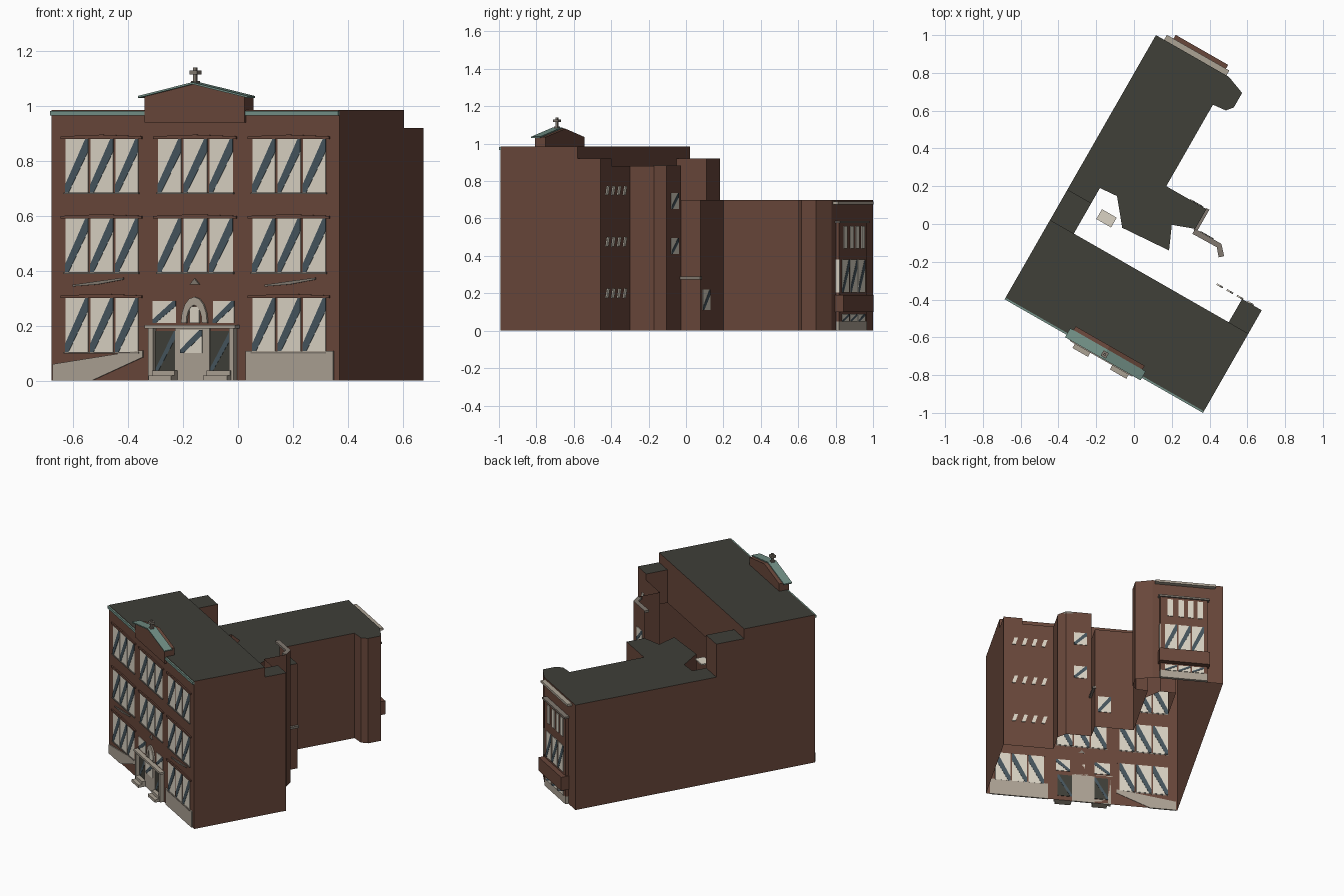
import bpy, bmesh, math
from mathutils import Matrix, Vector

cube = bpy.data.objects.get("Cube")
if cube:
    bpy.data.objects.remove(cube)

# Building frame: u along the facade, v into the depth
FRAME = Matrix.Translation((-0.68, -0.39, 0)) @ Matrix.Rotation(math.radians(-29.8), 4, 'Z')


def material(name, rgb):
    m = bpy.data.materials.new(name)
    m.use_nodes = True
    m.diffuse_color = (*rgb, 1)
    m.node_tree.nodes["Principled BSDF"].inputs["Base Color"].default_value = (*rgb, 1)
    return m


BRICK = material("brown_brick", (0.14, 0.063, 0.043))
ROOF = material("dark_roof", (0.05, 0.05, 0.04))
PANE = material("cream_pane", (0.7, 0.65, 0.55))
GLINT = material("slate_glass", (0.06, 0.09, 0.11))
STONE = material("grey_stone", (0.41, 0.36, 0.295))
TRIM = material("grey_trim", (0.22, 0.19, 0.16))
COPPER = material("green_copper", (0.17, 0.28, 0.24))


def finish(name, bm, mat):
    me = bpy.data.meshes.new(name)
    bm.transform(FRAME)
    bm.to_mesh(me)
    bm.free()
    me.materials.append(mat)
    ob = bpy.data.objects.new(name, me)
    bpy.context.collection.objects.link(ob)
    return ob


def solid(bm, points, step):
    """Extrude a flat outline by a step vector."""
    face = bm.faces.new([bm.verts.new(p) for p in points])
    ext = bmesh.ops.extrude_face_region(bm, geom=[face], use_keep_orig=True)
    moved = [g for g in ext["geom"] if isinstance(g, bmesh.types.BMVert)]
    bmesh.ops.translate(bm, verts=moved, vec=Vector(step))
    bmesh.ops.recalc_face_normals(bm, faces=bm.faces)


def plates(name, outlines, v, thick, mat):
    """Flat (u, z) outlines centred on the wall at depth v."""
    bm = bmesh.new()
    for o in outlines:
        solid(bm, [(u, v - thick / 2, z) for u, z in o], (0, thick, 0))
    return finish(name, bm, mat)


def box(name, u0, u1, v0, v1, z0, z1, mat):
    bm = bmesh.new()
    solid(bm, [(u0, v0, z0), (u1, v0, z0), (u1, v1, z0), (u0, v1, z0)], (0, 0, z1 - z0))
    return finish(name, bm, mat)


def walls(name, path, z0, z1, mat=BRICK):
    bm = bmesh.new()
    low = [bm.verts.new((u, v, z0)) for u, v in path]
    high = [bm.verts.new((u, v, z1)) for u, v in path]
    for i in range(len(path) - 1):
        bm.faces.new((low[i], low[i + 1], high[i + 1], high[i]))
    return finish(name, bm, mat)


def roof(name, path, z):
    bm = bmesh.new()
    face = bm.faces.new([bm.verts.new((u, v, z)) for u, v in path])
    face.normal_update()
    if face.normal.z < 0:
        face.normal_flip()
    return finish(name, bm, ROOF)


def rect(u0, u1, z0, z1):
    return [(u0, z0), (u1, z0), (u1, z1), (u0, z1)]


def glint(u0, u1, z0, z1, w=0.3):
    """Diagonal band across a pane, rising to the right."""
    d = (u1 - u0) * w
    h = (z1 - z0) * w
    return [(u0, z0), (u0 + d * 0.5, z0), (u1, z1 - h * 0.8), (u1, z1), (u1 - d * 0.4, z1), (u0, z0 + h * 0.5)]


def windows(name, rects, v, flip=False):
    plates(name + "_panes", [rect(*r) for r in rects], v, 0.006, PANE)
    bars = [glint(*r) for r in rects]
    if flip:
        bars = [[(r[0] + r[1] - u, z) for u, z in b] for r, b in zip(rects, bars)]
    plates(name + "_glints", bars, v, 0.009, GLINT)


def X(x):
    """Facade distance for a position seen straight from the front."""
    return (x + 0.68) / 0.868


# Main block: open-bottomed shell with flat roof
L, D, TOP, MID, LOW = 1.21, 0.474, 0.985, 0.92, 0.70
walls("main_walls", [(0, D), (0, 0), (L, 0), (L, D)], 0, TOP)
walls("main_rear_parapet", [(L, D), (0, D)], LOW, TOP)
roof("main_roof", [(0, 0), (L, 0), (L, D), (0, D)], TOP)

# Rear blocks at both ends
walls("right_block_walls", [(L, D), (L, 0.616), (1.09, 0.616)], 0, MID)
walls("right_block_inner_wall", [(1.09, 0.616), (1.09, D)], LOW, MID)
roof("right_block_roof", [(1.09, D), (L, D), (L, 0.616), (1.09, 0.616)], MID)
walls("left_block_walls", [(0.145, D), (0.145, 0.66), (0, 0.66), (0, D)], LOW, MID)
roof("left_block_roof", [(0, D), (0.145, D), (0.145, 0.66), (0, 0.66)], MID)

# Rear stair tower
tower = [(1.09, 0.616), (0.895, 0.616), (0.895, 0.766), (0.85, 0.815), (0.69, 0.815)]
walls("stair_tower_walls", tower, 0, 0.88)
cornice = walls("stair_tower_cornice", tower[2:], 0.868, 0.882, TRIM)
cornice.modifiers.new("thickness", 'SOLIDIFY').thickness = 0.03

# Rear wing with its courtyard side
outer = [(0.69, 0.815), (0.69, 0.935), (0.445, 0.935), (0.445, 1.432), (0.52, 1.44),
         (0.548, 1.475), (0.548, 1.563), (0.445, 1.602), (0, 1.602), (0, D)]
court = [(0.145, D), (0.145, 0.752), (0.245, 0.76), (0.352, 0.628), (0.627, 0.647),
         (0.572, 0.772), (0.69, 0.815)]
walls("wing_walls", outer, 0, LOW)
walls("courtyard_walls", court, 0.4, LOW)
roof("wing_roof", court[:-1] + outer, LOW)
box("wing_side_cornice", 0.685, 0.705, 0.805, 0.94, 0.275, 0.29, TRIM)
box("courtyard_skylight", 0.21, 0.30, 0.60, 0.66, 0.69, 0.698, PANE)

# Facade windows: three storeys of three groups, each with three panes
groups = [(-0.632, -0.358), (-0.295, -0.013), (0.05, 0.325)]
storeys = [0.105, 0.395, 0.685]
panes, lintels, sills = [], [], []
for s, z in enumerate(storeys):
    for g, (a, b) in enumerate(groups):
        if s == 0 and g == 1:
            continue
        u0, u1 = X(a), X(b)
        w = (u1 - u0) / 3
        panes += [(u0 + i * w + 0.005, u0 + (i + 1) * w - 0.005, z, z + 0.195) for i in range(3)]
        t = z + 0.195
        lintels.append([(u0 - 0.012, t), (u1 + 0.012, t), (u1 + 0.012, t + 0.01),
                        (u0 + 1.5 * w, t + 0.016), (u0 - 0.012, t + 0.01)])
        sills.append(rect(u0, u1, z - 0.006, z))
panes += [(X(-0.31), X(-0.225), 0.21, 0.29), (X(-0.09), X(-0.012), 0.21, 0.29)]
windows("facade_windows", panes, 0)
plates("window_lintels", lintels, -0.004, 0.009, BRICK)
plates("window_sills", sills, -0.004, 0.009, TRIM)

# Stone base and ramp
plates("stone_base", [rect(X(0.03), X(0.35), 0, 0.108)], -0.002, 0.009, STONE)
plates("ramp_wall", [[(X(-0.672), 0), (X(-0.53), 0), (X(-0.345), 0.085), (X(-0.345), 0.11),
                      (X(-0.39), 0.105), (X(-0.672), 0.06)]], -0.002, 0.009, STONE)

# Entrance portal with two doorways
for side, x in (("left", -0.315), ("right", -0.02)):
    box(side + "_portal_column", X(x), X(x + 0.017), -0.025, 0, 0, 0.19, STONE)
box("portal_beam", X(-0.325), X(0.005), -0.03, 0, 0.19, 0.203, STONE)
plates("portal_centre", [rect(X(-0.225), X(-0.1), 0, 0.19)], -0.003, 0.009, STONE)
windows("portal_window", [(X(-0.205), X(-0.125), 0.1, 0.185)], -0.008)
doors = [(X(-0.298), X(-0.225)), (X(-0.1), X(-0.022))]
plates("door_glass", [rect(a, b, 0.03, 0.18) for a, b in doors], 0, 0.007, ROOF)
plates("door_glints", [glint(a, b, 0.03, 0.18, 0.2) for a, b in doors], 0, 0.009, GLINT)
for i, (a, b) in enumerate(doors):
    for k in range(2):
        box(f"door_step_{i}_{k}", a, b + 0.01, -0.055 + 0.025 * k, 0, 0.018 * k, 0.018 * (k + 1), STONE)

# Facade ornaments
c = X(-0.155)
arch = [(c + 0.055 * math.cos(t), 0.21 + 0.095 * math.sin(t)) for t in [math.pi * i / 8 for i in range(9)]]
arch += [(c + 0.033 * math.cos(t), 0.21 + 0.065 * math.sin(t)) for t in [math.pi * i / 8 for i in range(8, -1, -1)]]
plates("portal_arch", [arch], -0.006, 0.009, STONE)
plates("arch_pane", [rect(c - 0.02, c + 0.02, 0.21, 0.27)], -0.004, 0.008, PANE)
plates("facade_emblem", [[(c - 0.02, 0.35), (c + 0.02, 0.35), (c, 0.372)]], -0.004, 0.009, TRIM)
plates("facade_sprigs", [[(X(x), 0.343), (X(x + 0.09), 0.35), (X(x + 0.185), 0.368), (X(x + 0.185), 0.375),
                          (X(x + 0.09), 0.362), (X(x), 0.349)] for x in (-0.6, 0.1)], -0.004, 0.007, TRIM)

# Copper cornices and gable
box("left_cornice", 0, X(-0.335), -0.01, 0.004, 0.965, 0.982, COPPER)
box("right_cornice", X(0.03), L, -0.01, 0.004, 0.965, 0.982, COPPER)
g0, g1 = X(-0.335), X(0.03)
gable = [(g0, 0.94), (g1, 0.94), (g1, 1.035), (c, 1.08), (g0, 1.035)]
bm = bmesh.new()
solid(bm, [(u, -0.012, z) for u, z in gable], (0, 0.065, 0))
finish("gable_wall", bm, BRICK)
slopes = [(g0 - 0.02, 1.03), (c, 1.08), (g1 + 0.02, 1.03), (g1 + 0.02, 1.037), (c, 1.087), (g0 - 0.02, 1.037)]
bm = bmesh.new()
solid(bm, [(u, -0.025, z) for u, z in slopes], (0, 0.055, 0))
finish("gable_coping", bm, COPPER)

# Finial
for part, r, z0, z1 in (("post", 0.006, 1.08, 1.14), ("cap", 0.016, 1.115, 1.13), ("foot", 0.012, 1.08, 1.092)):
    box("finial_" + part, c - r, c + r, -r, r, z0, z1, TRIM)

# Rear windows
slits = []
for z in (0.175, 0.45, 0.725):
    for i in range(4):
        u = 0.95 + 0.062 * i
        slits.append([(u, z), (u + 0.022, z), (u + 0.006, z + 0.05), (u - 0.016, z + 0.05)])
plates("rear_slit_windows", slits, 0.618, 0.009, PANE)
windows("tower_windows", [(0.72, 0.80, z, z + 0.085) for z in (0.41, 0.65)], 0.815, True)
windows("wing_side_window", [(0.59, 0.67, 0.11, 0.22)], 0.935, True)

# Wing end bay
E = 1.602
box("wing_cornice", 0.05, 0.43, E, E + 0.03, 0.675, 0.69, STONE)
box("bay_base", 0.10, 0.40, E, E + 0.02, 0, 0.05, STONE)
box("bay_ledge", 0.09, 0.41, E, E + 0.053, 0.10, 0.19, BRICK)
box("bay_body", 0.10, 0.40, E, E + 0.02, 0.05, 0.58, BRICK)
box("bay_cap", 0.09, 0.41, E, E + 0.03, 0.575, 0.587, TRIM)
windows("bay_windows", [(0.125 + 0.085 * i, 0.2 + 0.085 * i, 0.205, 0.38) for i in range(3)]
        + [(0.125 + 0.085 * i, 0.2 + 0.085 * i, 0.05, 0.09) for i in range(3)], E + 0.021, True)
plates("bay_upper_panes", [rect(u, u + 0.035, 0.44, 0.56) for u in (0.13, 0.19, 0.25, 0.32)], E + 0.021, 0.008, PANE)
box("bay_side_panel", 0.4, 0.405, E, E + 0.025, 0.205, 0.38, PANE)
